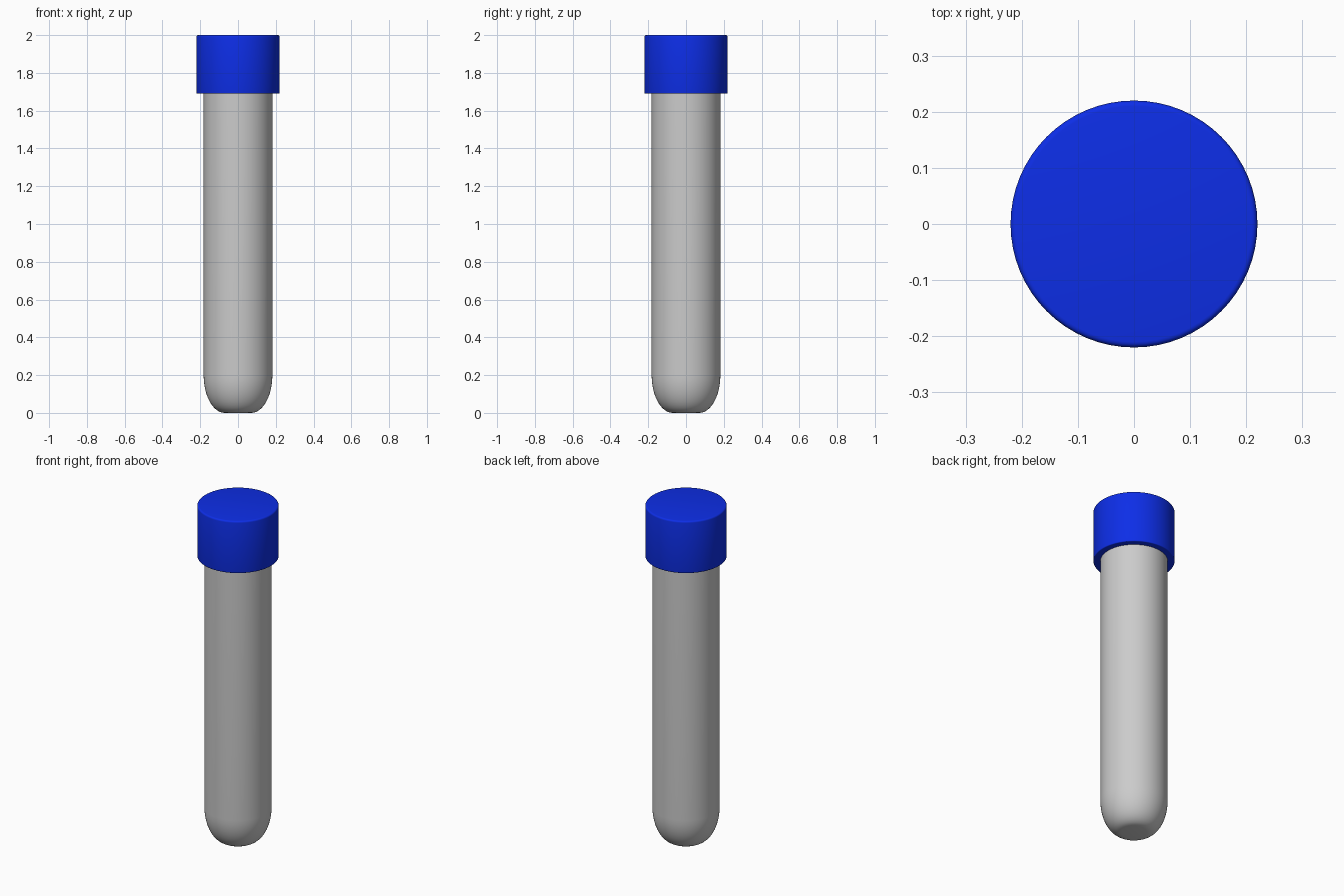
import bpy, bmesh, math

if "Cube" in bpy.data.objects:
    bpy.data.objects.remove(bpy.data.objects["Cube"])


def lathe(name, profile, segments=64):
    """Spin an (r, z) profile, starting and ending on the axis, around z."""
    bm = bmesh.new()
    verts = [bm.verts.new((r, 0, z)) for r, z in profile]
    edges = [bm.edges.new(pair) for pair in zip(verts, verts[1:])]
    bmesh.ops.spin(bm, geom=verts + edges, cent=(0, 0, 0), axis=(0, 0, 1),
                   angle=math.tau, steps=segments, use_duplicate=False)
    bmesh.ops.remove_doubles(bm, verts=bm.verts, dist=1e-5)
    bmesh.ops.recalc_face_normals(bm, faces=bm.faces)
    mesh = bpy.data.meshes.new(name)
    bm.to_mesh(mesh)
    bm.free()
    obj = bpy.data.objects.new(name, mesh)
    bpy.context.collection.objects.link(obj)
    bpy.ops.object.select_all(action='DESELECT')
    obj.select_set(True)
    bpy.context.view_layer.objects.active = obj
    bpy.ops.object.shade_smooth_by_angle(angle=math.radians(30))
    return obj


# Tube: small flat base, elliptical rounded end, straight wall up into the cap
R, FLAT, END = 0.182, 0.07, 0.2
curve = [(FLAT + (R - FLAT) * math.sin(a), END * (1 - math.cos(a)))
         for a in (math.pi / 2 * i / 12 for i in range(13))]
lathe("tube", [(0, 0)] + curve + [(R, 1.9), (0, 1.9)])

# Cap: wide cylinder with slightly rounded rims
C, LOW, TOP, B = 0.22, 1.69, 2.0, 0.01
arc = [math.pi / 2 * i / 4 for i in range(5)]
lower = [(C - B / 2 + B / 2 * math.sin(a), LOW + B / 2 * (1 - math.cos(a))) for a in arc]
upper = [(C - B + B * math.cos(a), TOP - B + B * math.sin(a)) for a in arc]
cap = lathe("cap", [(0, LOW)] + lower + upper + [(0, TOP)])
blue = bpy.data.materials.new("blue_plastic")
blue.diffuse_color = (0.004, 0.027, 0.8, 1)
blue.use_nodes = True
blue.node_tree.nodes["Principled BSDF"].inputs["Base Color"].default_value = blue.diffuse_color
cap.data.materials.append(blue)
